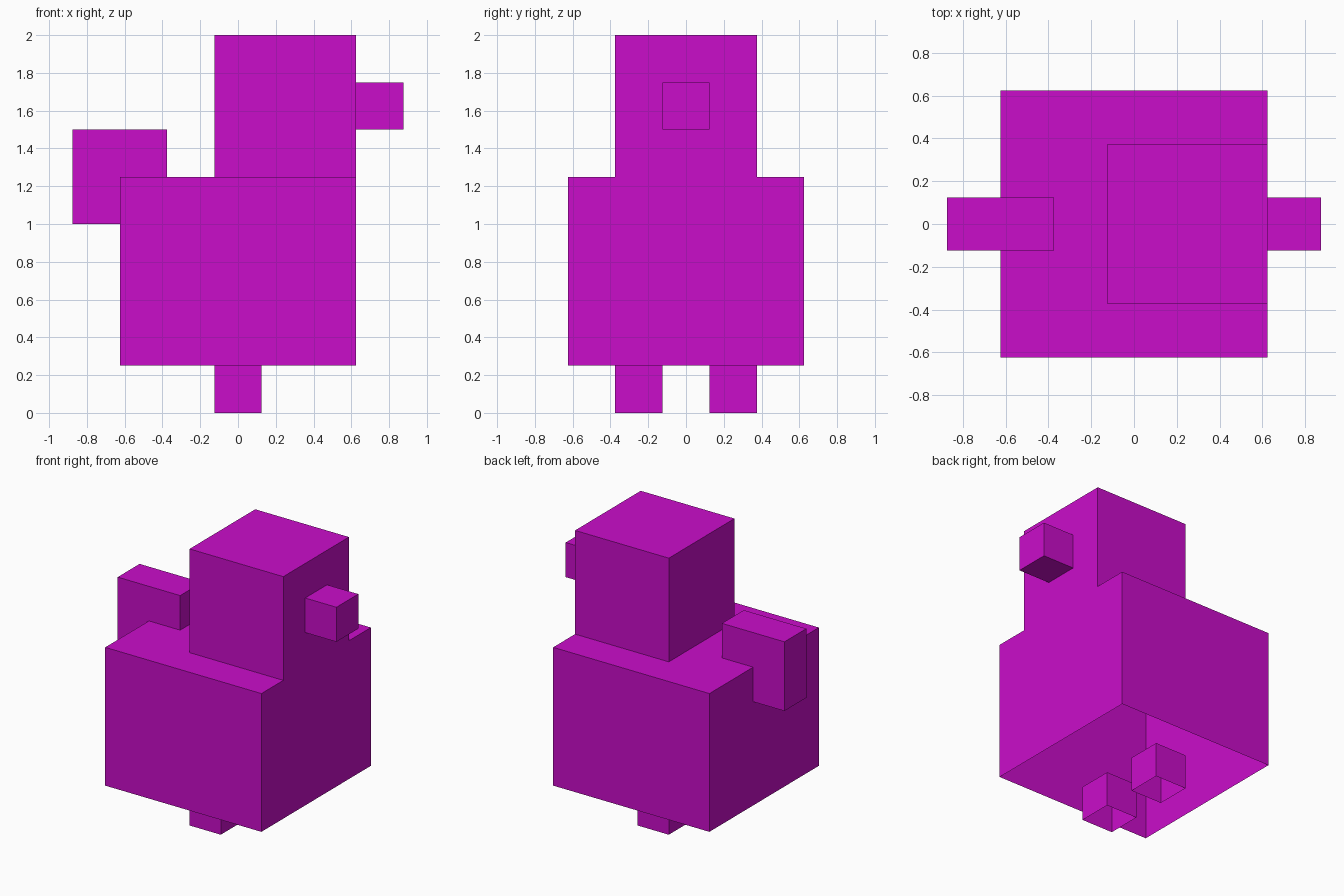
import bpy, bmesh

if "Cube" in bpy.data.objects:
    bpy.data.objects.remove(bpy.data.objects["Cube"])

magenta = bpy.data.materials.new("magenta")
magenta.diffuse_color = (0.59, 0.004, 0.59, 1.0)
magenta.use_nodes = True
magenta.node_tree.nodes["Principled BSDF"].inputs["Base Color"].default_value = magenta.diffuse_color


def box(name, lo, hi, open_bottom=False):
    """Flat-faced box between two corners, optionally without its underside."""
    bm = bmesh.new()
    bmesh.ops.create_cube(bm, size=1)
    for v in bm.verts:
        v.co = [l + (c + 0.5) * (h - l) for c, l, h in zip(v.co, lo, hi)]
    if open_bottom:
        bm.normal_update()
        under = [f for f in bm.faces if f.normal.z < -0.5]
        bmesh.ops.delete(bm, geom=under, context='FACES')
    mesh = bpy.data.meshes.new(name)
    bm.to_mesh(mesh)
    bm.free()
    mesh.materials.append(magenta)
    obj = bpy.data.objects.new(name, mesh)
    bpy.context.collection.objects.link(obj)
    return obj


# Hollow body, open underneath, with the head flush to its right side
box("body", (-0.625, -0.625, 0.25), (0.625, 0.625, 1.25), open_bottom=True)
box("head", (-0.125, -0.375, 1.25), (0.625, 0.375, 2.0), open_bottom=True)

# Beak and tail
box("beak", (0.625, -0.125, 1.5), (0.875, 0.125, 1.75))
box("tail", (-0.875, -0.125, 1.0), (-0.375, 0.125, 1.5))

# Two legs, open underneath
for side, y in (("front", -0.25), ("back", 0.25)):
    box(side + "_leg", (-0.125, y - 0.125, 0.0), (0.125, y + 0.125, 0.25), open_bottom=True)
